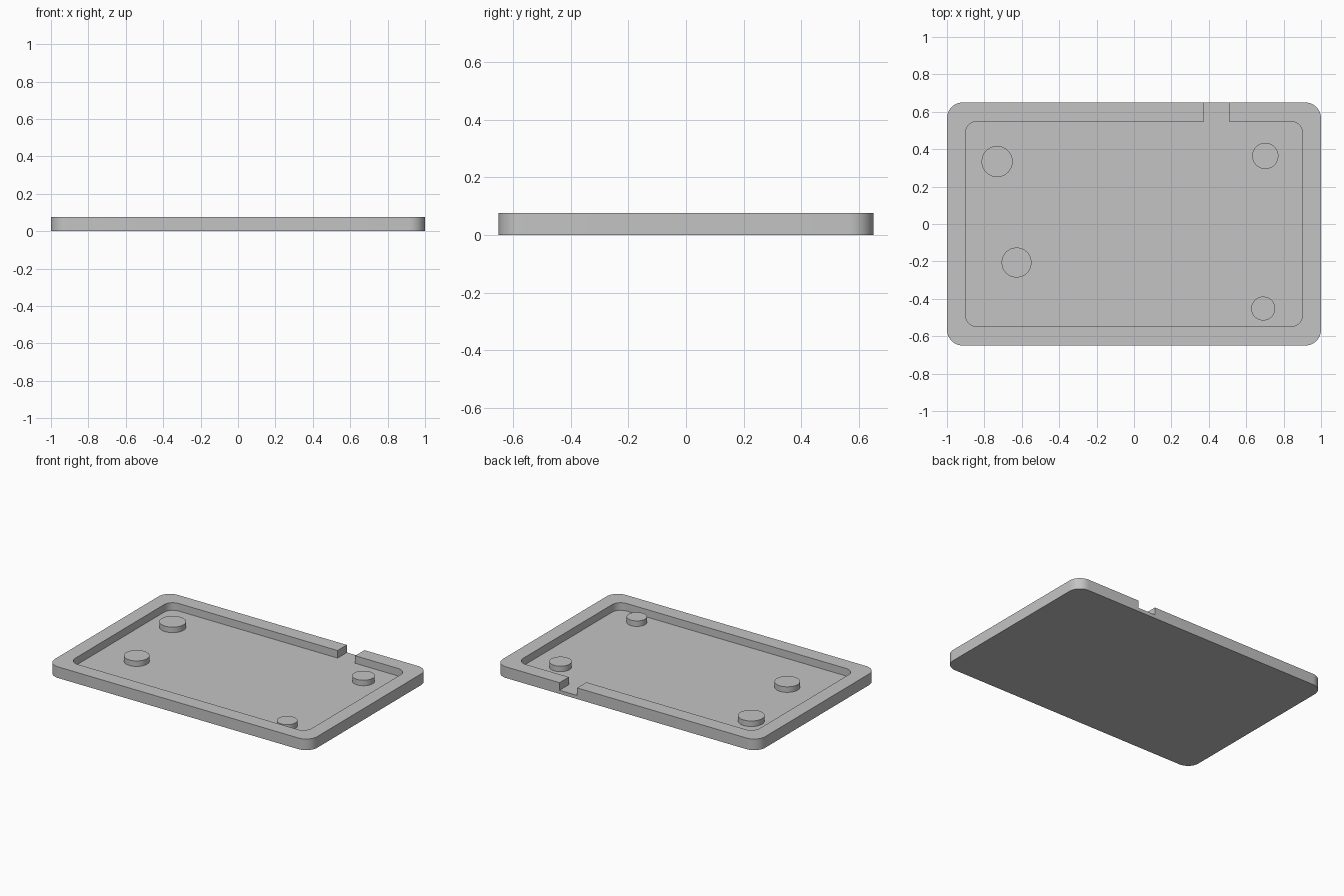
import bpy, bmesh
from math import cos, sin, pi, radians

cube = bpy.data.objects.get("Cube")
if cube:
    bpy.data.objects.remove(cube, do_unlink=True)

HEIGHT, FLOOR = 0.077, 0.025
DISC_TOP = FLOOR + 0.038

grey = bpy.data.materials.new("light grey")
grey.use_nodes = True
grey.diffuse_color = (0.55, 0.55, 0.55, 1)
grey.node_tree.nodes["Principled BSDF"].inputs["Base Color"].default_value = (0.55, 0.55, 0.55, 1)


def rounded_rect(hx, hy, r, steps=12):
    """Outline of a rectangle with round corners, counter-clockwise."""
    pts = []
    for i, (sx, sy) in enumerate([(1, 1), (-1, 1), (-1, -1), (1, -1)]):
        for k in range(steps + 1):
            a = (i + k / steps) * pi / 2
            pts.append((sx * (hx - r) + r * cos(a), sy * (hy - r) + r * sin(a)))
    return pts


def circle(cx, cy, r, n=64):
    return [(cx + r * cos(2 * pi * k / n), cy + r * sin(2 * pi * k / n)) for k in range(n)]


def prism(name, outline, z0, z1):
    """Extrude a flat outline from z0 up to z1."""
    bm = bmesh.new()
    face = bm.faces.new([bm.verts.new((x, y, z0)) for x, y in outline])
    top = bmesh.ops.extrude_face_region(bm, geom=[face])
    verts = [g for g in top["geom"] if isinstance(g, bmesh.types.BMVert)]
    bmesh.ops.translate(bm, verts=verts, vec=(0, 0, z1 - z0))
    bmesh.ops.recalc_face_normals(bm, faces=bm.faces)
    mesh = bpy.data.meshes.new(name)
    bm.to_mesh(mesh)
    bm.free()
    mesh.materials.append(grey)
    obj = bpy.data.objects.new(name, mesh)
    bpy.context.collection.objects.link(obj)
    return obj


def activate(obj):
    bpy.ops.object.select_all(action="DESELECT")
    obj.select_set(True)
    bpy.context.view_layer.objects.active = obj


def smooth(obj):
    activate(obj)
    bpy.ops.object.shade_smooth_by_angle(angle=radians(30))


def cut(obj, cutter):
    """Subtract the cutter from the object and discard it."""
    mod = obj.modifiers.new("cut", "BOOLEAN")
    mod.operation, mod.solver, mod.object = "DIFFERENCE", "EXACT", cutter
    activate(obj)
    bpy.ops.object.modifier_apply(modifier=mod.name)
    bpy.data.objects.remove(cutter, do_unlink=True)


# Tray: rounded slab with a recess, its back wall opened by a slot.
# The recess and slot share one outline so their floor is a single face.
tray = prism("tray", rounded_rect(1, 0.65, 0.085), 0, HEIGHT)
recess = rounded_rect(0.902, 0.549, 0.065)
slot = [(0.509, 0.549), (0.509, 0.75), (0.375, 0.75), (0.375, 0.549)]
split = len(recess) // 4
cut(tray, prism("recess_cutter", recess[:split] + slot + recess[split:], FLOOR, HEIGHT + 0.1))
smooth(tray)

# Round studs standing on the recess floor
studs = {
    "back_right_stud": (-0.732, 0.334, 0.083),
    "front_right_stud": (-0.628, -0.206, 0.08),
    "back_left_stud": (0.702, 0.364, 0.07),
    "front_left_stud": (0.691, -0.452, 0.064),
}
for name, (x, y, r) in studs.items():
    smooth(prism(name, circle(x, y, r), FLOOR - 0.005, DISC_TOP))
